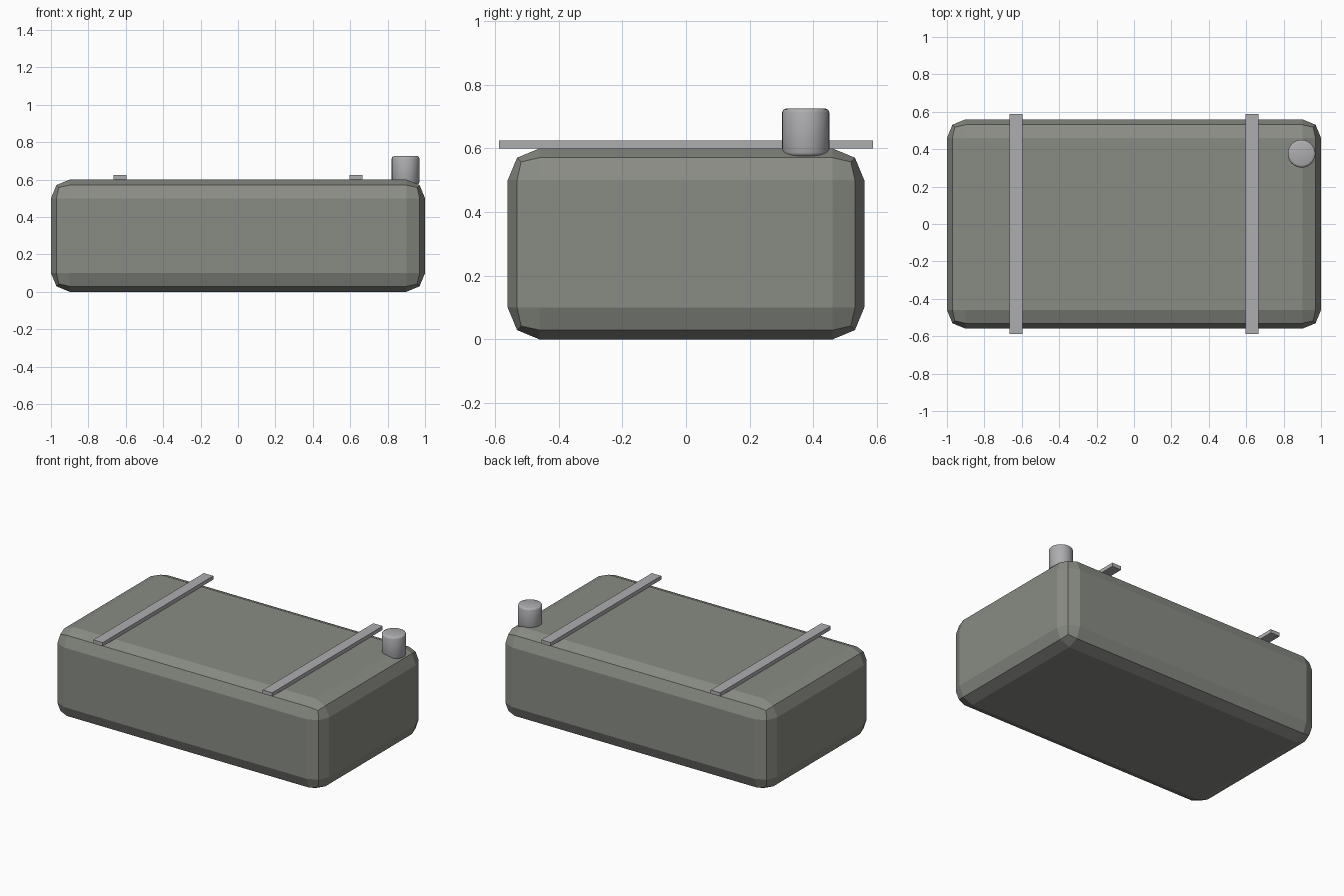
import bpy
import math

default = bpy.data.objects.get("Cube")
if default:
    bpy.data.objects.remove(default, do_unlink=True)


def make_material(name, rgb):
    mat = bpy.data.materials.new(name)
    mat.use_nodes = True
    mat.diffuse_color = (*rgb, 1)
    bsdf = next(n for n in mat.node_tree.nodes if n.type == "BSDF_PRINCIPLED")
    bsdf.inputs["Base Color"].default_value = (*rgb, 1)
    return mat


def finish(name, mat, bevel=0, segments=2):
    obj = bpy.context.object
    obj.name = name
    obj.data.materials.append(mat)
    if bevel:
        mod = obj.modifiers.new("rounded_edges", "BEVEL")
        mod.width = bevel
        mod.segments = segments
        mod.limit_method = "ANGLE"
        mod.angle_limit = math.radians(40)
        bpy.ops.object.modifier_apply(modifier=mod.name)
    return obj


def box(name, size, location, mat, bevel=0):
    bpy.ops.mesh.primitive_cube_add(size=1, location=location)
    bpy.context.object.scale = size
    bpy.ops.object.transform_apply(location=False, rotation=False, scale=True)
    return finish(name, mat, bevel)


tank_paint = make_material("grey_green_paint", (0.25, 0.26, 0.23))
metal = make_material("light_steel", (0.42, 0.42, 0.44))

# Tank body with faceted rounded edges
box("tank_body", (2, 1.12, 0.6), (0, 0, 0.3), tank_paint, bevel=0.1)

# Two flat straps across the top
for side, x in (("right", -0.63), ("left", 0.63)):
    box(side + "_strap", (0.07, 1.174, 0.025), (x, 0, 0.6125), metal)

# Filler cap in the rear left corner
bpy.ops.mesh.primitive_cylinder_add(vertices=32, radius=0.074, depth=0.15,
                                    location=(0.896, 0.376, 0.65))
finish("filler_cap", metal, bevel=0.012)
bpy.ops.object.shade_smooth_by_angle(angle=math.radians(50))
